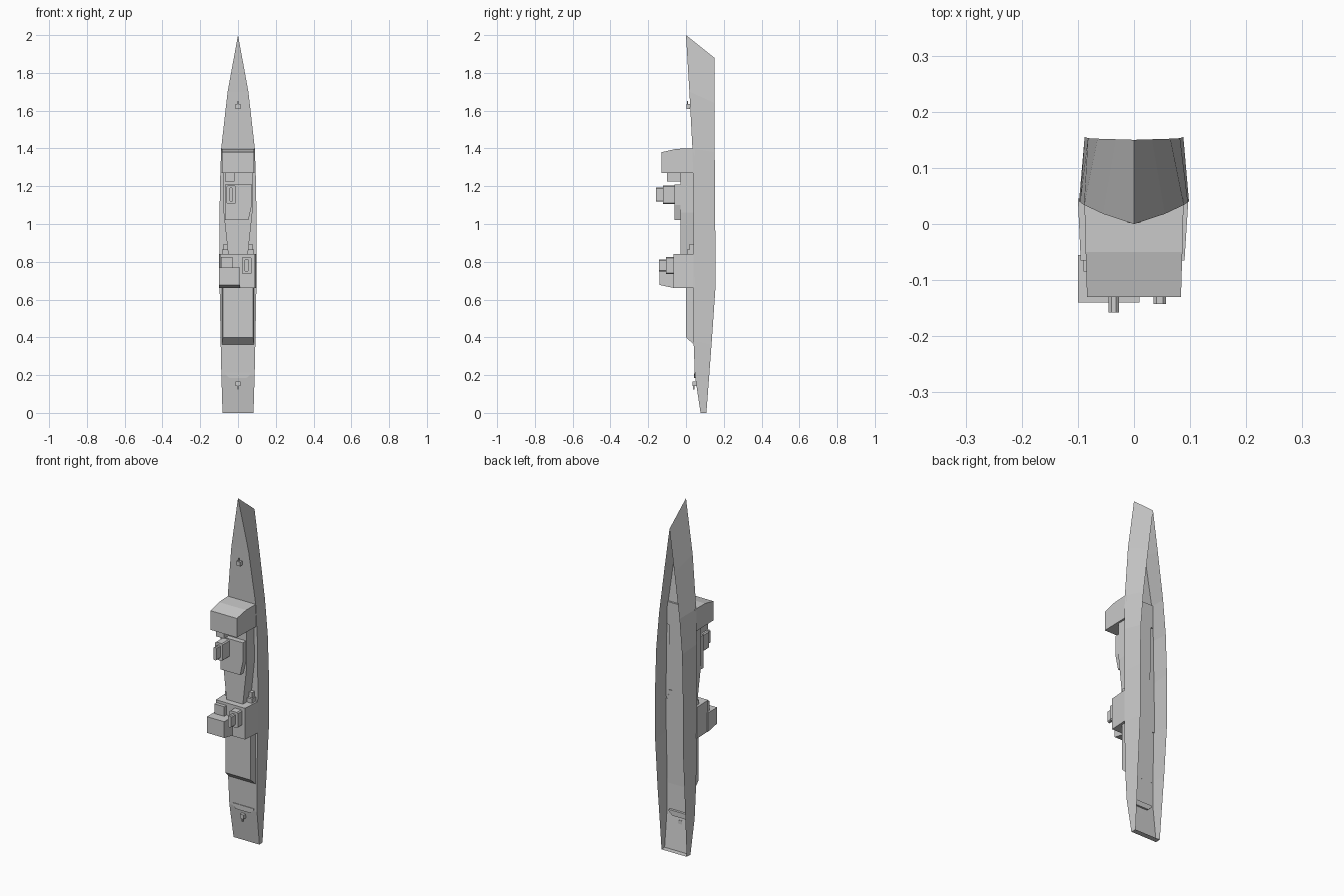
import bpy, bmesh, math

if "Cube" in bpy.data.objects:
    bpy.data.objects.remove(bpy.data.objects["Cube"])


def make(name, verts, faces, fix=True):
    me = bpy.data.meshes.new(name)
    me.from_pydata(verts, [], faces)
    bm = bmesh.new()
    bm.from_mesh(me)
    bmesh.ops.remove_doubles(bm, verts=bm.verts, dist=1e-5)
    if fix:
        bmesh.ops.recalc_face_normals(bm, faces=bm.faces)
    bm.to_mesh(me)
    bm.free()
    ob = bpy.data.objects.new(name, me)
    bpy.context.collection.objects.link(ob)
    return ob


def loft(name, base, y0, top, y1):
    """Solid between two x-z outlines at depths y0 and y1."""
    n = len(base)
    verts = [(x, y0, z) for x, z in base] + [(x, y1, z) for x, z in top]
    faces = [tuple(range(n)), tuple(range(n, 2 * n))]
    faces += [(i, (i + 1) % n, n + (i + 1) % n, n + i) for i in range(n)]
    return make(name, verts, faces)


def box(name, x0, x1, y0, y1, z0, z1):
    r = [(x0, z0), (x1, z0), (x1, z1), (x0, z1)]
    return loft(name, r, y0, r, y1)


def across(name, profile, half):
    """Solid across the ship from (y, z) profile; half(y) gives half-width."""
    n = len(profile)
    verts = [(s * half(y), y, z) for s in (-1, 1) for y, z in profile]
    faces = [tuple(range(n)), tuple(range(n, 2 * n))]
    faces += [(i, (i + 1) % n, n + (i + 1) % n, n + i) for i in range(n)]
    return make(name, verts, faces)


def chamfered(x0, x1, z0, z1, c):
    return [(x0 + c, z0), (x1 - c, z0), (x1, z0 + c), (x1, z1 - c),
            (x1 - c, z1), (x0 + c, z1), (x0, z1 - c), (x0, z0 + c)]


# Hull shell, open along the bottom: (deck z, half, y; bottom z, half, y)
stations = [
    (0.0, .082, .077, 0.0, .080, .108),
    (0.2, .088, .047, 0.2, .083, .123),
    (0.38, .092, .040, 0.36, .086, .135),
    (0.65, .097, .040, 0.65, .088, .155),
    (0.95, .098, .040, 0.95, .088, .155),
    (1.2, .096, .039, 1.18, .082, .153),
    (1.4, .089, .034, 1.38, .065, .152),
    (1.7, .055, .018, 1.64, .032, .151),
    (2.0, .0, .0, 1.88, .0, .150),
]
verts, faces = [], []
for zd, hd, yd, zb, hb, yb in stations:
    verts += [(-hb, yb, zb), (-hd, yd, zd), (hd, yd, zd), (hb, yb, zb)]
for i in range(len(stations) - 1):
    a = 4 * i
    for k in range(3):
        f = (a + k, a + k + 1, a + k + 5, a + k + 4)
        if i == len(stations) - 2 and k == 1:
            f = (a + 1, a + 2, a + 5)
        faces.append(f)
faces.append((3, 2, 1, 0))
hull = make("hull", verts, faces, fix=False)

# Forward bridge block
across("bridge", [(.045, 1.27), (-.13, 1.27), (-.13, 1.38), (-.05, 1.398), (.045, 1.40)],
       lambda y: .0885 - max(0, .03 - y) * .03)

# Midships deckhouse, tapering aft, with a raised level
mid = [(-.052, .84), (.052, .84), (.076, 1.06), (.076, 1.275), (-.076, 1.275), (-.076, 1.06)]
loft("midships_house", mid, .045, mid, -.03)
upper = [(-.07, 1.02), (.055, 1.02), (.073, 1.10), (.073, 1.21), (-.07, 1.21)]
loft("upper_house", upper, -.025, upper, -.06)
box("bridge_annex", -.07, -.018, -.025, -.10, 1.225, 1.272)

# Funnels with stepped casings
for name, x0, x1, z0, z1, yb, ym, yt in (
        ("forward_funnel", -.06, -.012, 1.105, 1.205, -.05, -.122, -.158),
        ("aft_funnel", .02, .072, .735, .825, -.05, -.105, -.143)):
    r = chamfered(x0, x1, z0, z1, .006)
    loft(name, r, yb, r, ym)
    r = chamfered(x0 + .015, x1 - .015, z0 + .013, z1 - .012, .005)
    loft(name + "_top", r, ym + .005, r, yt)

# Aft island and the offset tower on it
base = [(-.1, .66), (.097, .66), (.097, .84), (-.1, .84)]
top = [(-.095, .66), (.09, .66), (.09, .84), (-.095, .84)]
loft("aft_island", base, .045, top, -.065)
t0 = [(-.1, .66), (.01, .66), (.01, .77), (-.1, .77)]
t1 = [(-.1, .677), (.01, .677), (.01, .77), (-.1, .77)]
loft("aft_tower", t0, -.055, t1, -.14)
box("tower_link", -.09, -.028, -.055, -.085, .765, .825)

# Lockers between deckhouses
for s, n in ((-1, "left"), (1, "right")):
    x = sorted((s * .05, s * .085))
    box(n + "_locker", x[0], x[1], .045, .005, .835, .865)
    x = sorted((s * .055, s * .078))
    box(n + "_small_locker", x[0], x[1], .045, .018, .865, .895)

# Hangar with sloped door
across("hangar", [(.045, .36), (.038, .365), (.0, .40), (.0, .67), (.045, .67)],
       lambda y: .080 + y * .1)

# Stern platform edge: thin raised deck with cut corners
pad = [(-.045, .185), (.045, .185), (.068, .205), (.068, .215), (-.068, .215), (-.068, .205)]
loft("stern_step", pad, .06, pad, .043)

# Deck guns: mount, turret and barrel
for n, z, y, d in (("bow_gun", 1.622, .022, 1), ("stern_gun", .155, .055, -1)):
    box(n + "_turret", -.012, .012, y, y - .02, z - .012, z + .012)
    z0, z1 = sorted((z + d * .01, z + d * .03))
    box(n + "_barrel", -.003, .003, y - .011, y - .017, z0, z1)
